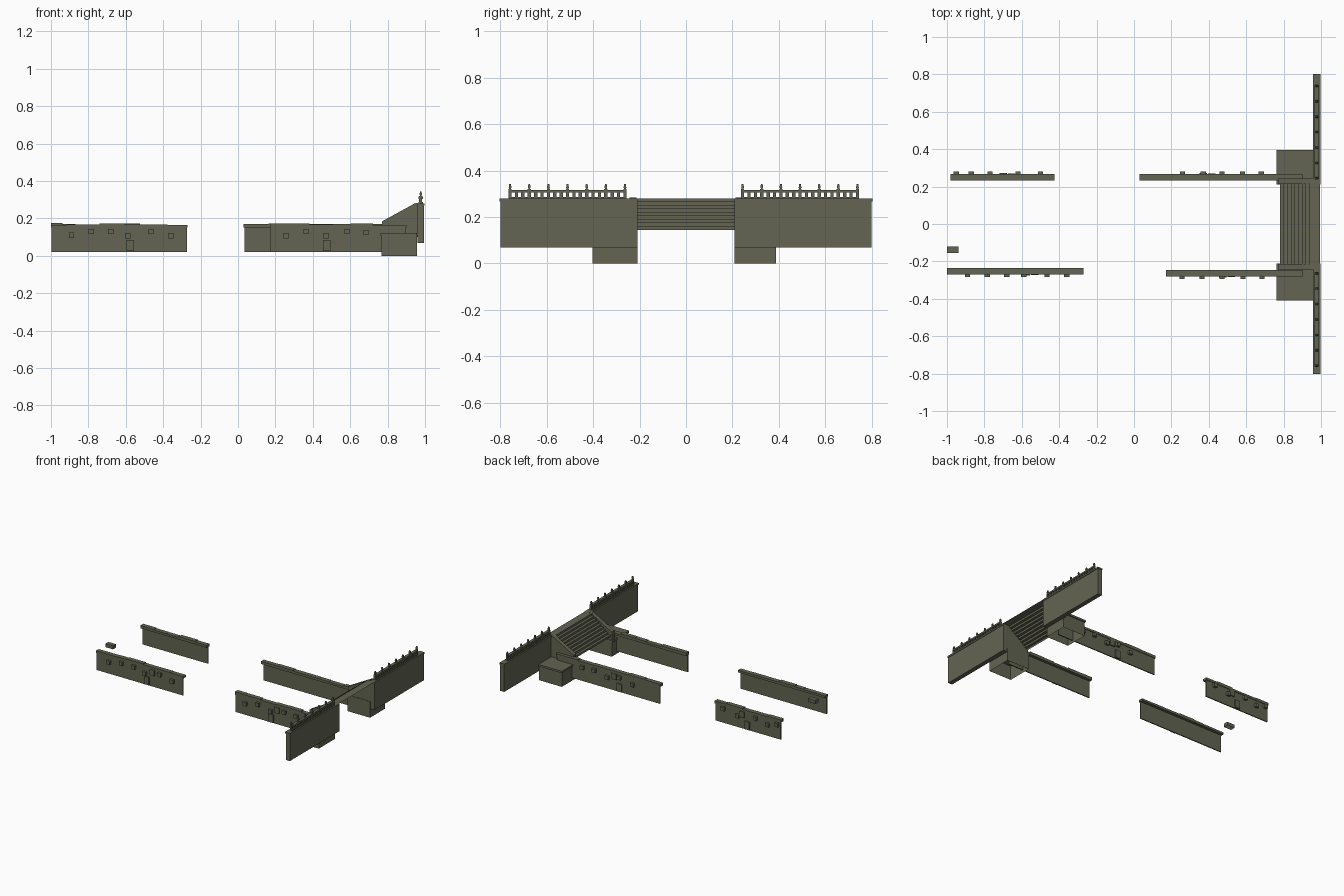
import bpy, bmesh, random
from mathutils import Matrix, Vector

if "Cube" in bpy.data.objects:
    bpy.data.objects.remove(bpy.data.objects["Cube"])

random.seed(4)
stone = bpy.data.materials.new("olive_stone")
stone.diffuse_color = (0.125, 0.128, 0.085, 1)
stone.use_nodes = True
stone.node_tree.nodes["Principled BSDF"].inputs["Base Color"].default_value = stone.diffuse_color


def finish(name, bm):
    bmesh.ops.recalc_face_normals(bm, faces=bm.faces)
    me = bpy.data.meshes.new(name)
    bm.to_mesh(me)
    bm.free()
    me.materials.append(stone)
    ob = bpy.data.objects.new(name, me)
    bpy.context.collection.objects.link(ob)
    return ob


def box(bm, x0, x1, y0, y1, z0, z1, taper=1.0, open_bottom=False):
    """Axis-aligned block, optionally tapered at the top or open below."""
    size = Vector((abs(x1 - x0), abs(y1 - y0), abs(z1 - z0)))
    mid = Vector(((x0 + x1) / 2, (y0 + y1) / 2, (z0 + z1) / 2))
    vs = bmesh.ops.create_cube(bm, size=1)["verts"]
    for v in vs:
        if v.co.z > 0:
            v.co.x *= taper
            v.co.y *= taper
        v.co = Vector(a * b for a, b in zip(v.co, size)) + mid
    if open_bottom:
        faces = {f for v in vs for f in v.link_faces}
        low = [f for f in faces if all(abs(v.co.z - z0) < 1e-5 for v in f.verts)]
        bmesh.ops.delete(bm, geom=low, context="FACES_ONLY")


def side_wall(name, x0, x1, inner, side, brackets, patch):
    """Thin causeway wall with an uneven kerb and projecting stone brackets."""
    s, outer = side, inner + 0.03
    bm = bmesh.new()
    box(bm, x0 + 0.004, x1 - 0.004, s * (outer - 0.008), s * outer, 0.02, 0.155)
    finish(name + "_face", bm)

    # kerb laid from stones of slightly different height
    bm = bmesh.new()
    x = x0
    while x < x1 - 1e-4:
        e = x + random.uniform(0.07, 0.14)
        if e > x1 - 0.05:
            e = x1
        box(bm, x, e, s * inner, s * (outer + 0.004), 0.15,
            0.168 + random.uniform(-0.003, 0.006))
        x = e
    finish(name + "_kerb", bm)

    # small brackets, one lower buttress and a plate over it
    bm = bmesh.new()
    for bx, bz in brackets:
        box(bm, bx - 0.014, bx + 0.014, s * (outer - 0.002), s * (outer + 0.018),
            bz - 0.014, bz + 0.014)
    box(bm, patch - 0.02, patch + 0.02, s * (outer - 0.002), s * (outer + 0.01), 0.025, 0.085)
    box(bm, patch + 0.025, patch + 0.065, s * (outer - 0.002), s * (outer + 0.008), 0.105, 0.15)
    finish(name + "_brackets", bm)


# four lengths of causeway wall
side_wall("front_left_wall", -1.0, -0.27, 0.235, -1,
          [(-.89, .11), (-.785, .13), (-.68, .13), (-.59, .107), (-.465, .13), (-.36, .107)], -0.575)
side_wall("front_right_wall", 0.17, 0.9, 0.246, -1,
          [(.257, .107), (.364, .13), (.47, .107), (.583, .13), (.684, .125)], 0.475)
side_wall("back_left_wall", -0.98, -0.425, 0.233, 1,
          [(-.95, .13), (-.87, .107), (-.77, .13), (-.62, .107), (-.5, .13)], -0.7)
side_wall("back_right_wall", 0.03, 0.9, 0.232, 1,
          [(.26, .107), (.37, .13), (.47, .107), (.58, .13), (.68, .125)], 0.37)

# loose kerb stone
bm = bmesh.new()
box(bm, -1.0, -0.937, -0.155, -0.12, 0.15, 0.176, open_bottom=True)
finish("loose_kerb_stone", bm)

# staircase: one folded sheet, open behind
bm = bmesh.new()
steps, sx, sz = 9, 0.78, 0.145
dx, dz = (0.957 - sx) / steps, (0.28 - sz) / steps
profile = [(sx, sz)]
for i in range(steps):
    profile += [(sx + i * dx, sz + (i + 1) * dz), (sx + (i + 1) * dx, sz + (i + 1) * dz)]
profile.append((0.995, 0.28))
rows = [[bm.verts.new((x, y, z)) for x, z in profile] for y in (-0.22, 0.215)]
for i in range(len(profile) - 1):
    bm.faces.new((rows[0][i], rows[0][i + 1], rows[1][i + 1], rows[1][i]))
finish("stairs", bm)

for tag, s, y_box in (("front", -1, 0.41), ("back", 1, 0.395)):
    # sloping cheek beside the stairs
    bm = bmesh.new()
    f = bm.faces.new([bm.verts.new((x, s * 0.213, z)) for x, z in
                      ((0.77, 0.1), (0.96, 0.1), (0.96, 0.284), (0.945, 0.28), (0.77, 0.184))])
    ext = bmesh.ops.extrude_face_region(bm, geom=[f])["geom"]
    bmesh.ops.translate(bm, vec=(0, s * 0.03, 0),
                        verts=[v for v in ext if isinstance(v, bmesh.types.BMVert)])
    finish(tag + "_stair_cheek", bm)

    # low plinth at the foot of the wall, with a thin lid
    bm = bmesh.new()
    box(bm, 0.768, 0.957, s * 0.21, s * (y_box - 0.008), 0.0, 0.112, open_bottom=True)
    box(bm, 0.762, 0.957, s * 0.21, s * y_box, 0.108, 0.122)
    finish(tag + "_plinth", bm)

    # tall cross wall and its coping
    bm = bmesh.new()
    box(bm, 0.96, 0.994, s * 0.21, s * 0.8, 0.068, 0.27)
    box(bm, 0.956, 0.998, s * 0.21, s * 0.803, 0.268, 0.28)
    finish(tag + "_cross_wall", bm)

    # balustrade: rails, seven finial posts, two balusters per bay
    y0 = -0.758 if s < 0 else 0.244
    pitch, xc = 0.0825, 0.977
    bm = bmesh.new()
    box(bm, xc - 0.011, xc + 0.011, y0 - 0.003, y0 + 6 * pitch + 0.003, 0.279, 0.287)
    box(bm, xc - 0.011, xc + 0.011, y0 - 0.003, y0 + 6 * pitch + 0.003, 0.305, 0.317)
    finish(tag + "_balustrade_rails", bm)
    bm = bmesh.new()
    for i in range(7):
        y = y0 + i * pitch
        box(bm, xc - 0.008, xc + 0.008, y - 0.007, y + 0.007, 0.28, 0.32)
        box(bm, xc - 0.004, xc + 0.004, y - 0.004, y + 0.004, 0.318, 0.328)
        box(bm, xc - 0.007, xc + 0.007, y - 0.006, y + 0.006, 0.326, 0.343, taper=0.6)
        if i < 6:
            for k in (1, 2):
                yb = y + pitch * k / 3
                box(bm, xc - 0.007, xc + 0.007, yb - 0.007, yb + 0.007, 0.285, 0.307)
    finish(tag + "_balustrade_posts", bm)
